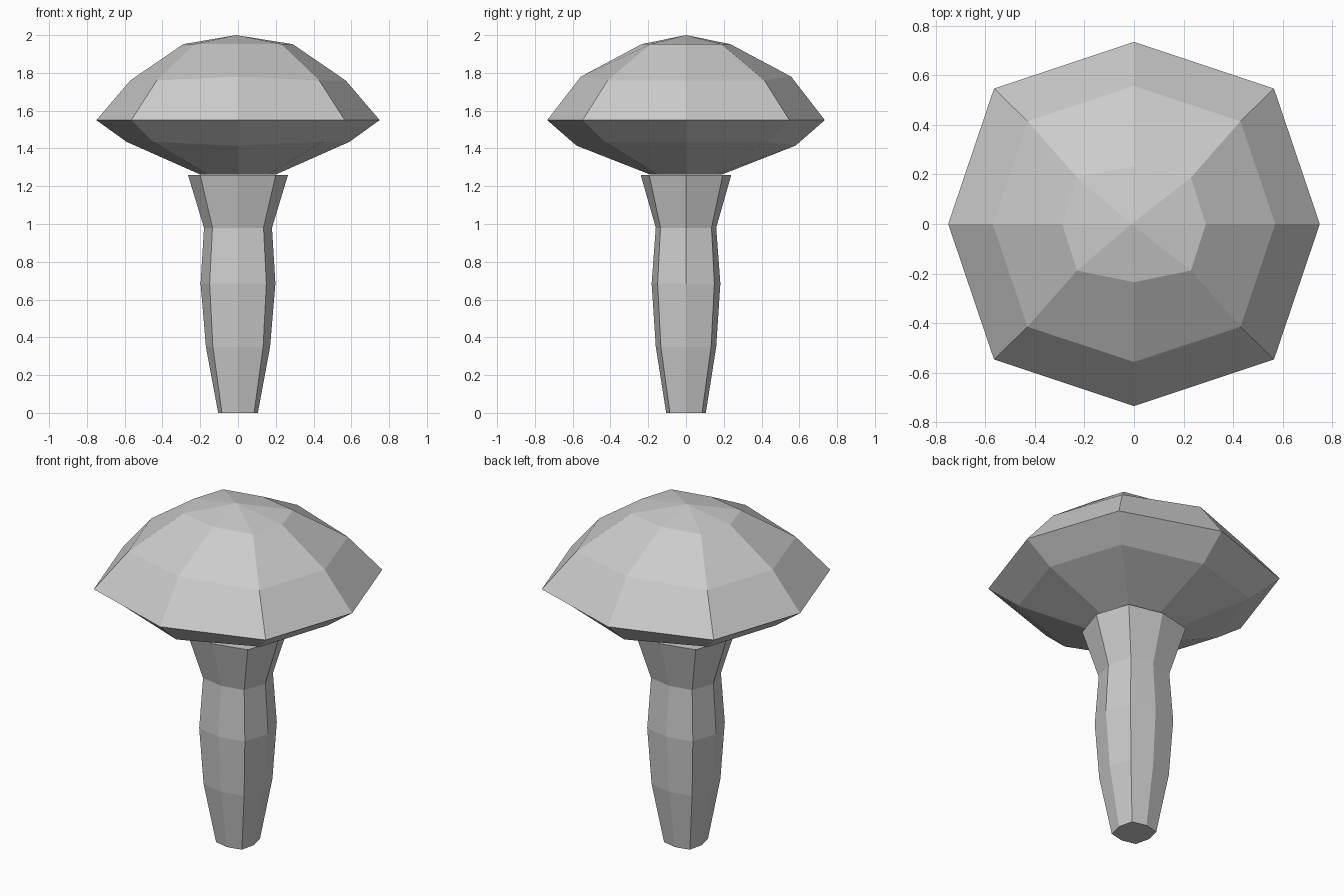
import bpy, bmesh

if "Cube" in bpy.data.objects:
    bpy.data.objects.remove(bpy.data.objects["Cube"])


def ring(x, y, dx, dy, z, z_side=None, z_front=None):
    """Eight-sided ring: x / y are the axis points, dx / dy the corner points."""
    zs = z if z_side is None else z_side
    zf = z if z_front is None else z_front
    return [(x, 0, zs), (dx, dy, z), (0, y, zf), (-dx, dy, z),
            (-x, 0, zs), (-dx, -dy, z), (0, -y, zf), (dx, -dy, z)]


def loft(name, rings, apex=None, close_top=False, close_bottom=False):
    """Skin a stack of rings from bottom to top with flat faces."""
    bm = bmesh.new()
    loops = [[bm.verts.new(p) for p in r] for r in rings]
    for low, high in zip(loops, loops[1:]):
        for i in range(8):
            j = (i + 1) % 8
            bm.faces.new((low[i], low[j], high[j], high[i]))
    if close_bottom:
        bm.faces.new(loops[0][::-1])
    if close_top:
        bm.faces.new(loops[-1])
    if apex:
        tip = bm.verts.new(apex)
        for i in range(8):
            bm.faces.new((loops[-1][i], loops[-1][(i + 1) % 8], tip))
    mesh = bpy.data.meshes.new(name)
    bm.to_mesh(mesh)
    bm.free()
    obj = bpy.data.objects.new(name, mesh)
    bpy.context.collection.objects.link(obj)
    return obj


# Tapered, gently bulging stem with a flared top
loft("stem", [
    ring(0.105, 0.105, 0.085, 0.085, 0.0),
    ring(0.17, 0.16, 0.133, 0.133, 0.35),
    ring(0.198, 0.182, 0.15, 0.15, 0.685),
    ring(0.18, 0.16, 0.135, 0.135, 0.98),
    ring(0.265, 0.24, 0.2, 0.195, 1.26),
], close_top=True, close_bottom=True)

# Faceted mushroom cap: underside, rim, dome and tip (base sits on the stem)
loft("cap", [
    ring(0.20, 0.19, 0.16, 0.15, 1.262),
    ring(0.59, 0.58, 0.45, 0.43, 1.435, 1.435, 1.415),
    ring(0.75, 0.735, 0.565, 0.547, 1.55),
    ring(0.57, 0.557, 0.43, 0.415, 1.76, 1.76, 1.78),
    ring(0.29, 0.235, 0.23, 0.188, 1.952),
], apex=(-0.01, 0, 2.0))
